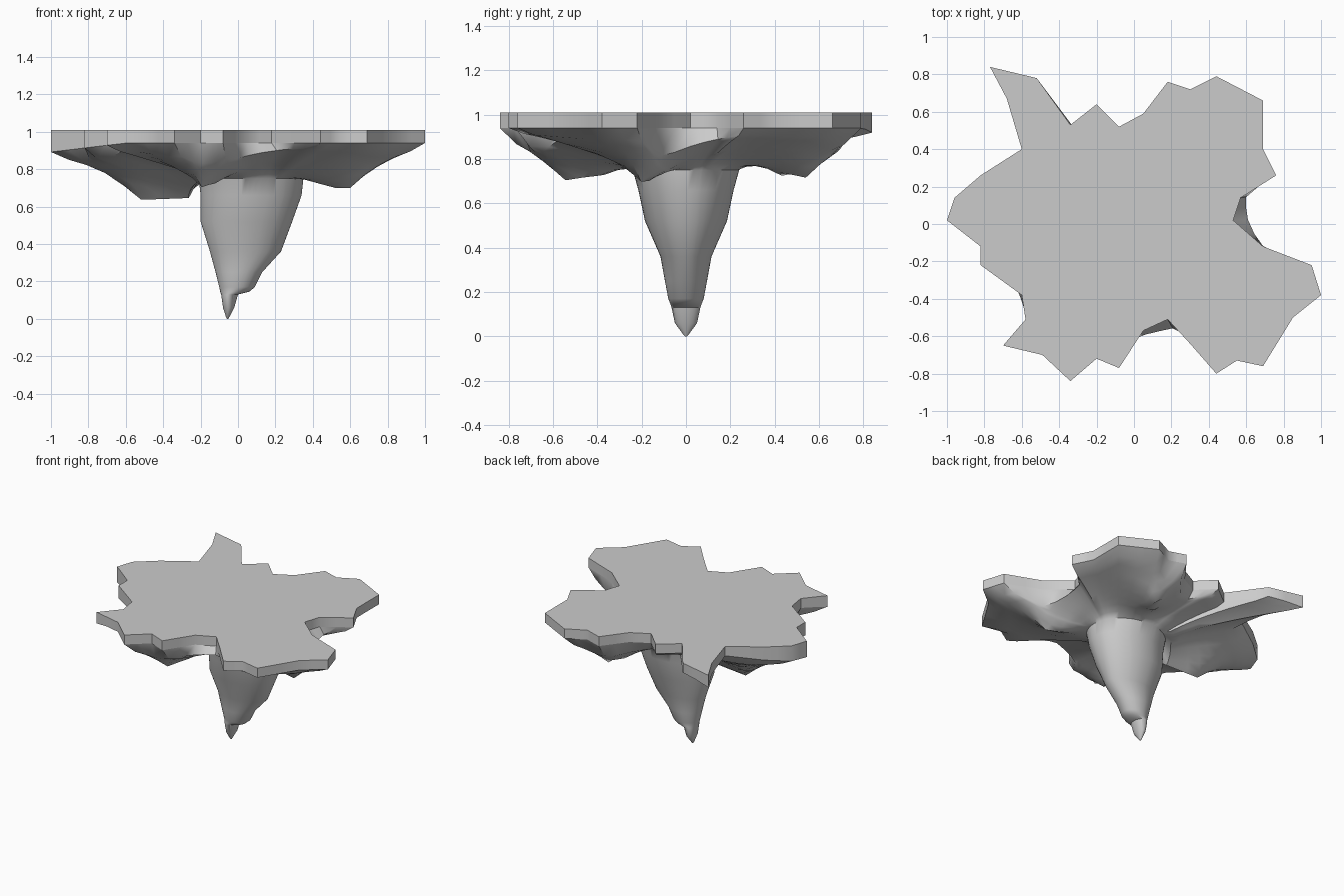
import bpy, bmesh, math
from mathutils import Vector

if "Cube" in bpy.data.objects:
    bpy.data.objects.remove(bpy.data.objects["Cube"])

TOP, RIM = 1.01, 0.94

# Jagged island outline seen from above
outline = [(1, -.38), (.95, -.22), (.69, -.12), (.53, .02), (.57, .14), (.76, .26),
           (.69, .40), (.69, .66), (.44, .79), (.30, .72), (.18, .76), (.05, .59),
           (-.08, .52), (-.20, .64), (-.34, .53), (-.52, .78), (-.77, .84), (-.68, .67),
           (-.60, .40), (-.82, .26), (-.96, .14), (-1, .02), (-.82, -.12), (-.82, -.22),
           (-.60, -.38), (-.58, -.51), (-.70, -.65), (-.49, -.70), (-.34, -.84),
           (-.20, -.72), (-.08, -.77), (.05, -.57), (.18, -.51), (.30, -.64),
           (.44, -.80), (.55, -.73), (.69, -.76), (.85, -.50)]

# Hanging keels: lump x, y, z and where the ridge starts along its length
keels = [(.59, -.20, .69, .8), (.25, .54, .71, .8), (-.53, .05, .63, .4), (-.20, -.55, .70, .7)]

# Central spike sections: z, x min, x max, half depth in y
spike = [(.75, -.21, .35, .24), (.66, -.20, .34, .215), (.52, -.20, .29, .185),
         (.36, -.15, .23, .115), (.25, -.12, .13, .095), (.17, -.10, .09, .08),
         (.145, -.095, .06, .07), (.13, -.09, 0, .065), (.06, -.08, -.02, .05),
         (.012, -.065, -.045, .015)]


def build(name, rings, cap_top=False, cap_bottom=False):
    bm = bmesh.new()
    loops = [[bm.verts.new(p) for p in ring] for ring in rings]
    n = len(loops[0])
    for a, b in zip(loops, loops[1:]):
        for i in range(n):
            j = (i + 1) % n
            bm.faces.new((a[j], a[i], b[i], b[j]))
    if cap_top:
        bm.faces.new(loops[0])
    if cap_bottom:
        bm.faces.new(loops[-1][::-1])
    me = bpy.data.meshes.new(name)
    bm.to_mesh(me)
    bm.free()
    ob = bpy.data.objects.new(name, me)
    bpy.context.collection.objects.link(ob)
    bpy.ops.object.select_all(action='DESELECT')
    ob.select_set(True)
    bpy.context.view_layer.objects.active = ob
    bpy.ops.object.shade_smooth_by_angle(angle=math.radians(45))
    return ob


def rim_z(p):
    return RIM - .12 * max(0, -p.x - .6)


def underside_z(p, base):
    z = base
    for x, y, low, start in keels:
        q = Vector((x, y))
        near = max(start, min(1, p.dot(q) / q.length_squared))
        # tent-shaped ridges, fading sideways and toward the rim
        weight = math.exp(-(p - q * near).length / .17)
        z = min(z, base + (low + .03 * (1 - near) - base) * weight)
    return z


# Outline with a midpoint on every edge
pts = [Vector(p) for p in outline]
rim = []
for a, b in zip(pts, pts[1:] + pts[:1]):
    rim += [a, (a + b) / 2]
n = len(rim)

# Flat slab on top
lower_rim = [Vector((p.x, p.y, rim_z(p))) for p in rim]
build("island_top", [[Vector((p.x, p.y, TOP)) for p in rim], lower_rim], cap_top=True)

# Rocky underside: rim, drooping keels, then the central spike
angles = [math.atan2(p.y, p.x) for p in rim]


def section(z, x0, x1, ry):
    cx, rx = (x0 + x1) / 2, (x1 - x0) / 2
    return [Vector((cx + rx * math.cos(a), ry * math.sin(a), z)) for a in angles]


neck = section(*spike[0])
rings = [lower_rim]
for s in (.88, .76, .64, .52, .4, .28, .17, .07):
    ring = []
    for i, p in enumerate(rim):
        wide = p.length
        if p.y < .3:  # lobes peek out of the notches on the front half
            wide = max(wide, sum(rim[(i + k) % n].length for k in range(-3, 4)) / 7)
        q = neck[i].xy.lerp(p.normalized() * wide, s)
        base = .75 + (rim_z(p) - .755) * s ** .55
        ring.append(Vector((q.x, q.y, underside_z(q, base))))
    rings.append(ring)
rings += [section(*sec) for sec in spike]
rings.append([Vector((-.055 + .004 * math.cos(a), .004 * math.sin(a), 0)) for a in angles])
build("rock_underside", rings, cap_bottom=True)
